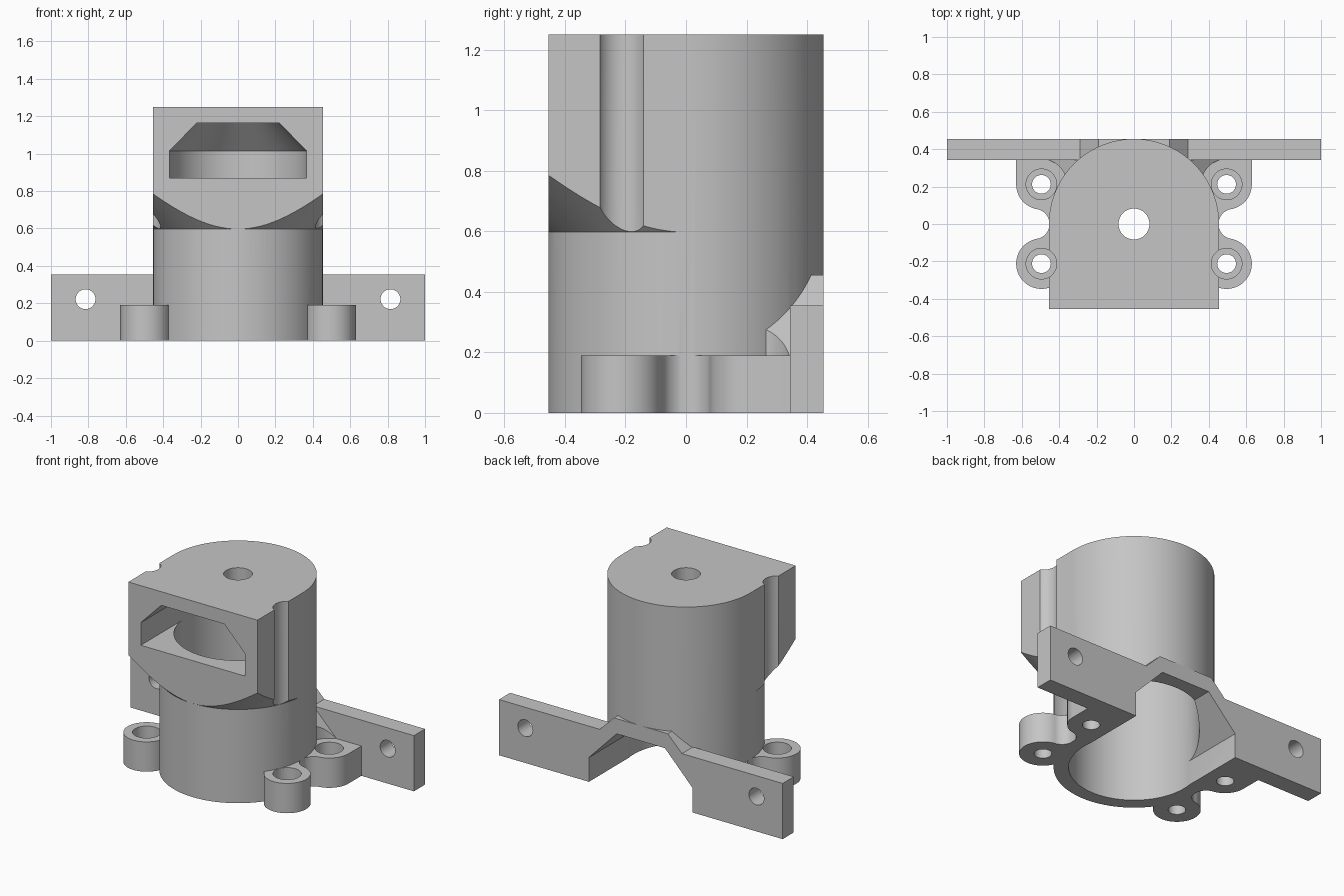
import bpy, bmesh, math
from mathutils import Vector

if "Cube" in bpy.data.objects:
    bpy.data.objects.remove(bpy.data.objects["Cube"])

R = 0.455                    # body radius
BX, BY, BR = 0.495, 0.212, 0.135   # screw boss position and radius

grey = bpy.data.materials.new("plain grey")
grey.diffuse_color = (0.56, 0.56, 0.56, 1)
grey.use_nodes = True
grey.node_tree.nodes["Principled BSDF"].inputs["Base Color"].default_value = grey.diffuse_color


def finish(bm, name):
    bmesh.ops.recalc_face_normals(bm, faces=bm.faces)
    me = bpy.data.meshes.new(name)
    bm.to_mesh(me)
    bm.free()
    me.materials.append(grey)
    ob = bpy.data.objects.new(name, me)
    bpy.context.collection.objects.link(ob)
    return ob


def prism(name, pts, axis, lo, hi):
    """Extrude a 2D outline: axis 'z' takes (x, y), axis 'y' takes (x, z)."""
    def place(p, d):
        return Vector((p[0], p[1], d)) if axis == 'z' else Vector((p[0], d, p[1]))
    bm = bmesh.new()
    a = [bm.verts.new(place(p, lo)) for p in pts]
    b = [bm.verts.new(place(p, hi)) for p in pts]
    bm.faces.new(a)
    bm.faces.new(b)
    for i in range(len(pts)):
        j = (i + 1) % len(pts)
        bm.faces.new((a[i], a[j], b[j], b[i]))
    return finish(bm, name)


def lathe(name, prof, n=96, x=0, y=0):
    """Solid of revolution from (radius, z) pairs, all radii above zero."""
    bm = bmesh.new()
    rings = [[bm.verts.new((x + r * math.cos(2 * math.pi * i / n),
                            y + r * math.sin(2 * math.pi * i / n), z))
              for i in range(n)] for r, z in prof]
    bm.faces.new(rings[0])
    bm.faces.new(rings[-1])
    for p, q in zip(rings, rings[1:]):
        for i in range(n):
            j = (i + 1) % n
            bm.faces.new((p[i], p[j], q[j], q[i]))
    return finish(bm, name)


def arc(cx, cy, r, a0, a1, n):
    return [(cx + r * math.cos(math.radians(a0 + (a1 - a0) * i / n)),
             cy + r * math.sin(math.radians(a0 + (a1 - a0) * i / n))) for i in range(n + 1)]


def rect(x0, x1, y0, y1):
    return [(x0, y0), (x1, y0), (x1, y1), (x0, y1)]


def arch(w, z0, z1, top, z2):
    return [(-w, z0), (w, z0), (w, z1), (top, z2), (-top, z2), (-w, z1)]


def combine(ob, tool, op):
    mod = ob.modifiers.new("bool", 'BOOLEAN')
    mod.operation, mod.solver, mod.object = op, 'EXACT', tool
    bpy.context.view_layer.objects.active = ob
    bpy.ops.object.modifier_apply(modifier=mod.name)
    bpy.data.objects.remove(tool)


# Square front of the upper body, its underside trimmed by a 45 degree cone
block = prism("front_block", rect(-R, R, -R, -0.01), 'z', 0.55, 1.25)
combine(block, lathe("cone", [(0.355, 0.497), (1.155, 1.297)]), 'INTERSECT')

# Sloped hood over the rear opening, cleared around the screw bosses
hood = prism("rear_hood", arch(R, 0, 0.19, 0.19, R), 'y', 0.2, R)
for s in (1, -1):
    combine(hood, lathe("clearance", [(BR, 0.19), (BR, 0.6)], 64, s * BX, BY), 'DIFFERENCE')

# Body and mounting plate
body = lathe("housing", [(R, 0), (R, 1.25)])
combine(body, block, 'UNION')
combine(body, prism("plate", rect(-1, 1, 0, 0.355), 'y', 0.343, R), 'UNION')
combine(body, hood, 'UNION')

# Pairs of screw bosses joined by a concave fillet
fr = 0.081
fx = R + fr - 0.003
ang = math.degrees(math.atan2(BY, fx - BX))
outline = arc(BX, -BY, BR, 180, 360 + ang, 44) \
    + arc(fx, 0, fr, 180 + ang, 180 - ang, 24)[1:] \
    + arc(BX, BY, BR, -ang, 0, 14)[1:] + [(BX + BR, 0.4), (0.3, 0.4), (0.3, -BY)]
for s in (1, -1):
    combine(body, prism("bosses", [(s * x, y) for x, y in outline], 'z', 0, 0.19), 'UNION')

# Inner cavity with tapered roof, front slot and rear opening, joined into one cutter
cavity = lathe("cavity", [(0.37, -0.1), (0.37, 1.015), (0.225, 1.165)])
combine(cavity, prism("slot", arch(0.367, 0.87, 1.014, 0.222, 1.163), 'y', -0.6, -0.02), 'UNION')
combine(cavity, prism("opening", arch(0.366, -0.05, 0.155, 0.17, 0.358), 'y', 0.03, 0.6), 'UNION')
combine(cavity, lathe("top_hole", [(0.083, 1.1), (0.083, 1.4)], 48), 'UNION')
combine(body, cavity, 'DIFFERENCE')

# Screw holes with counterbores (the front ones also groove the block) and plate holes
for s in (1, -1):
    for y in (-BY, BY):
        combine(body, lathe("bore", [(0.05, -0.1), (0.05, 0.1), (0.082, 0.1), (0.082, 1.4)],
                            48, s * BX, y), 'DIFFERENCE')
    combine(body, prism("plate_hole", arc(s * 0.815, 0.222, 0.053, 0, 352.5, 47), 'y', 0.2, 0.6),
            'DIFFERENCE')

bpy.ops.object.select_all(action='DESELECT')
body.select_set(True)
bpy.context.view_layer.objects.active = body
bpy.ops.object.shade_smooth_by_angle(angle=math.radians(25))
